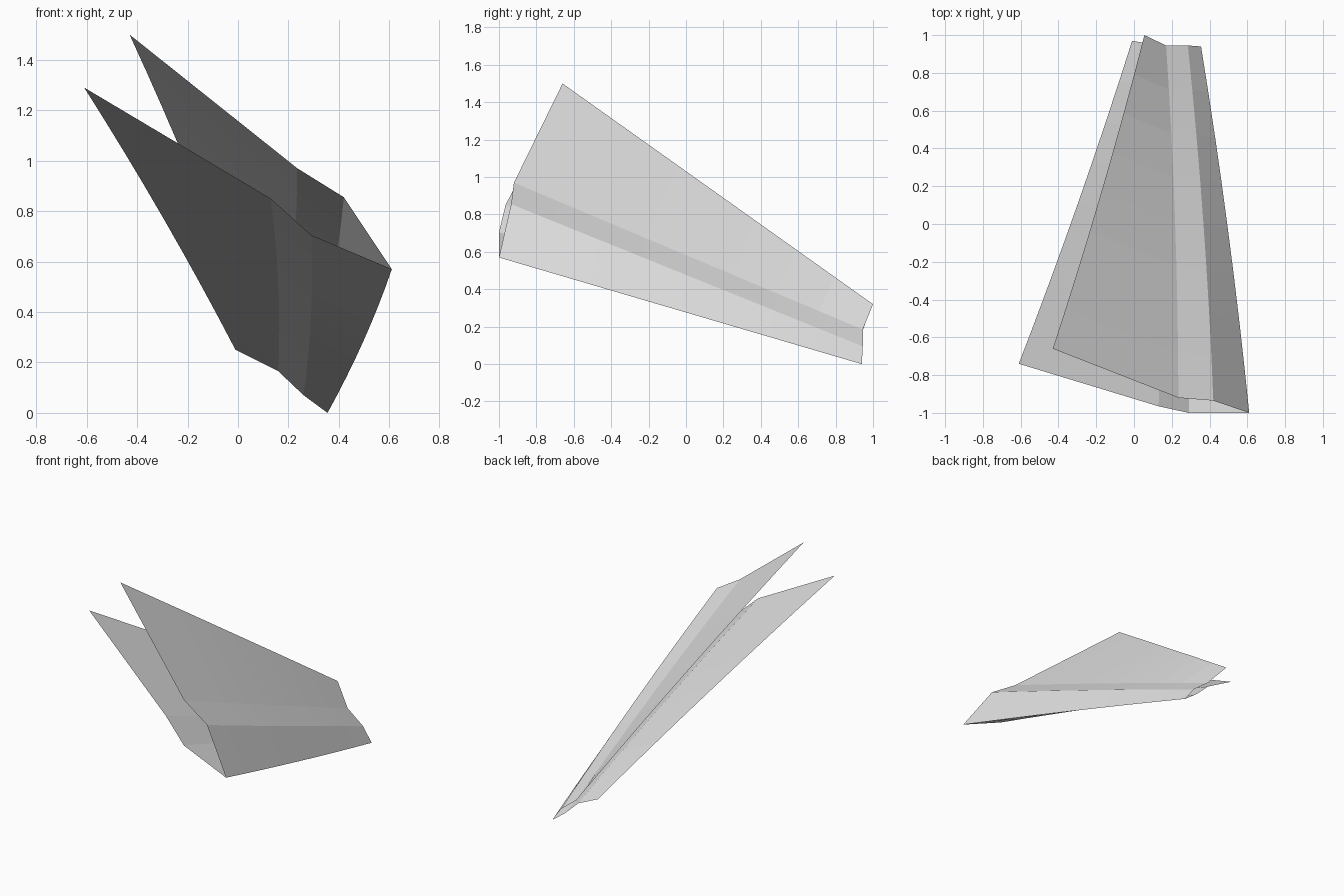
import bpy
import bmesh
from mathutils import Vector

default_cube = bpy.data.objects.get("Cube")
if default_cube:
    bpy.data.objects.remove(default_cube, do_unlink=True)

# Plain paper colour
paper = bpy.data.materials.new("light_grey_paper")
paper.use_nodes = True
grey = (0.8, 0.8, 0.8, 1)
paper.diffuse_color = grey
paper.node_tree.nodes["Principled BSDF"].inputs["Base Color"].default_value = grey

ROWS = 8       # lengthwise segments of each sheet
BOW = 0.015    # gentle sideways bow halfway along the sheet


def folded_sheet(name, front, back):
    """Loft a thin creased sheet between its front and back edge profiles."""
    bm = bmesh.new()
    grid = []
    for row in range(ROWS + 1):
        t = row / ROWS
        bow = Vector((4 * BOW * t * (1 - t), 0, 0))
        grid.append([bm.verts.new(Vector(f).lerp(Vector(b), t) + bow)
                     for f, b in zip(front, back)])
    for near, far in zip(grid, grid[1:]):
        for i in range(len(near) - 1):
            bm.faces.new((near[i], far[i], far[i + 1], near[i + 1]))
    mesh = bpy.data.meshes.new(name)
    bm.to_mesh(mesh)
    bm.free()
    mesh.materials.append(paper)
    sheet = bpy.data.objects.new(name, mesh)
    bpy.context.collection.objects.link(sheet)
    return sheet


# Both sheets share the keel fold and open out through two creases to a wing tip
keel_front = (0.61, -1, 0.57)
keel_back = (0.355, 0.94, 0)

folded_sheet(
    "right_wing",
    [keel_front, (0.29, -1, 0.705), (0.13, -0.965, 0.85), (-0.61, -0.74, 1.29)],
    [keel_back, (0.26, 0.94, 0.07), (0.16, 0.94, 0.165), (-0.01, 0.97, 0.25)])

folded_sheet(
    "left_wing",
    [keel_front, (0.42, -0.935, 0.855), (0.235, -0.92, 0.97), (-0.43, -0.66, 1.5)],
    [keel_back, (0.285, 0.945, 0.095), (0.17, 0.945, 0.185), (0.055, 1, 0.32)])
